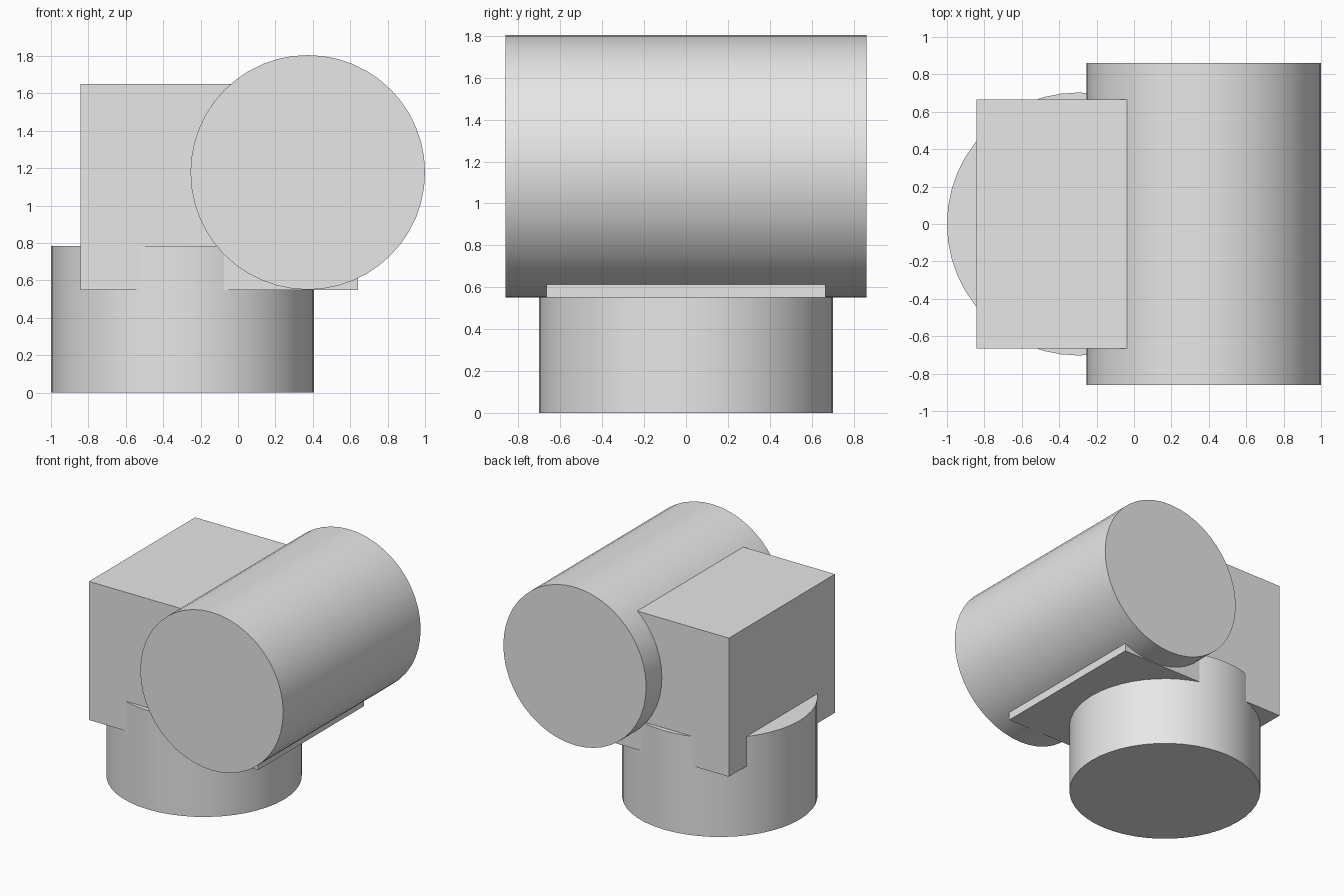
import bpy
import math

cube = bpy.data.objects.get("Cube")
if cube:
    bpy.data.objects.remove(cube, do_unlink=True)

# Single plain grey
grey = bpy.data.materials.new("light_grey")
grey.use_nodes = True
grey.diffuse_color = (0.8, 0.8, 0.8, 1)
grey.node_tree.nodes["Principled BSDF"].inputs["Base Color"].default_value = (0.8, 0.8, 0.8, 1)


def finish(name):
    obj = bpy.context.object
    obj.name = name
    obj.data.materials.append(grey)
    bpy.ops.object.transform_apply(location=False, rotation=True, scale=True)
    return obj


def cylinder(name, radius, depth, location, rotation=(0, 0, 0)):
    bpy.ops.mesh.primitive_cylinder_add(vertices=48, radius=radius, depth=depth,
                                        location=location, rotation=rotation)
    obj = finish(name)
    bpy.ops.object.shade_smooth_by_angle(angle=math.radians(30))
    return obj


# Upright round base
cylinder("base_cylinder", 0.703, 0.785, (-0.297, 0, 0.3925))

# Block resting in the base
bpy.ops.mesh.primitive_cube_add(size=1, location=(-0.1, 0, 1.1))
block = bpy.context.object
block.scale = (1.484, 1.33, 1.1)
finish("middle_block")

# Horizontal drum running front to back through the block
cylinder("horizontal_cylinder", 0.627, 1.724, (0.373, 0, 1.178), (math.pi / 2, 0, 0))
